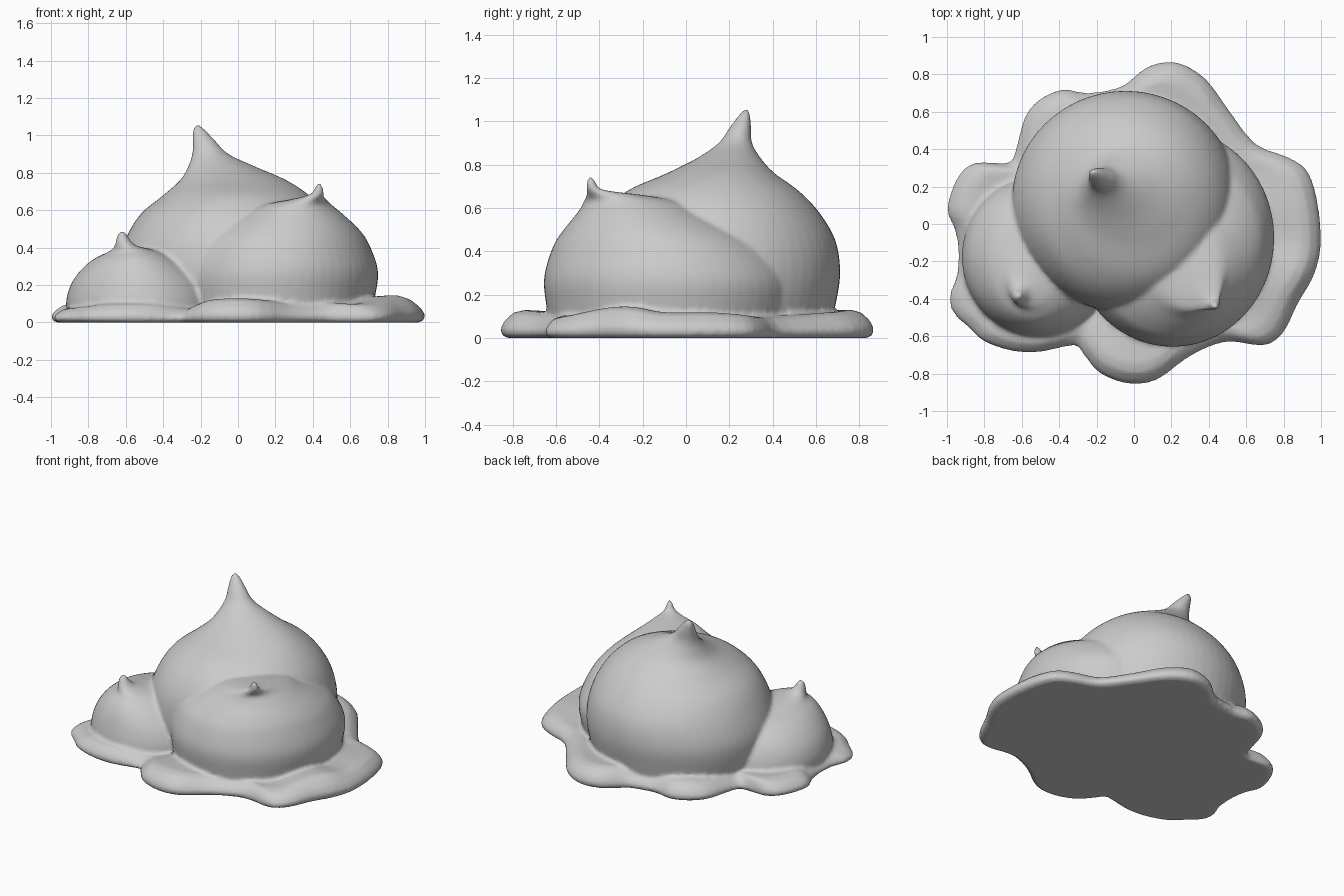
import bpy, bmesh, math
from mathutils import Vector

if "Cube" in bpy.data.objects:
    bpy.data.objects.remove(bpy.data.objects["Cube"])


def spline(pts, steps, closed=False):
    """Smooth Catmull-Rom curve through points of any dimension."""
    n, out = len(pts), []
    for i in range(n if closed else n - 1):
        if closed:
            q = [pts[(i + k) % n] for k in (-1, 0, 1, 2)]
        else:
            q = [pts[min(max(i + k, 0), n - 1)] for k in (-1, 0, 1, 2)]
        for s in range(steps):
            t = s / steps
            out.append([0.5 * (2 * b + (c - a) * t + (2 * a - 5 * b + 4 * c - d) * t * t
                               + (3 * b - a - 3 * c + d) * t ** 3) for a, b, c, d in zip(*q)])
    if not closed:
        out.append(list(pts[-1]))
    return out


def loft(name, rings):
    """Skin closed rings and cap both ends."""
    bm = bmesh.new()
    rows = [[bm.verts.new(p) for p in r] for r in rings]
    n = len(rows[0])
    for a, b in zip(rows, rows[1:]):
        for i in range(n):
            j = (i + 1) % n
            bm.faces.new((a[i], a[j], b[j], b[i]))
    for row, flip in ((rows[0], True), (rows[-1], False)):
        c = bm.verts.new(sum((v.co for v in row), Vector()) / n)
        for i in range(n):
            f = (row[i], row[(i + 1) % n], c)
            bm.faces.new(f[::-1] if flip else f)
    me = bpy.data.meshes.new(name)
    bm.to_mesh(me)
    bm.free()
    ob = bpy.data.objects.new(name, me)
    bpy.context.collection.objects.link(ob)
    return ob


def dollop(name, levels, seg=56):
    """Levels are (z, xmin, xmax, ymin, ymax) ovals from bottom to tip."""
    rings = []
    for z, x0, x1, y0, y1 in spline(levels, 5):
        cx, cy, rx, ry = (x0 + x1) / 2, (y0 + y1) / 2, (x1 - x0) / 2, (y1 - y0) / 2
        rings.append([(cx + rx * math.cos(2 * math.pi * i / seg),
                       cy + ry * math.sin(2 * math.pi * i / seg), z) for i in range(seg)])
    return loft(name, rings)


# Three leaning dollops with curled tips
big = dollop("large_dollop", [
    (.02, -.60, .50, -.44, .66), (.15, -.64, .55, -.46, .69), (.30, -.65, .56, -.47, .712),
    (.45, -.60, .53, -.45, .69), (.58, -.52, .47, -.38, .615), (.68, -.40, .38, -.27, .52),
    (.76, -.31, .26, -.09, .41), (.83, -.268, .10, .05, .345), (.90, -.245, -.05, .15, .305),
    (.97, -.243, -.12, .20, .30), (1.03, -.242, -.175, .245, .297), (1.058, -.225, -.21, .27, .285)])
right = dollop("right_dollop", [
    (.02, -.30, .70, -.62, .46), (.15, -.33, .735, -.645, .50), (.28, -.33, .748, -.655, .50),
    (.42, -.26, .70, -.615, .40), (.50, -.15, .645, -.565, .27), (.58, .01, .56, -.50, .09),
    (.63, .13, .50, -.472, -.02), (.66, .29, .472, -.463, -.2), (.685, .385, .46, -.46, -.385),
    (.72, .41, .455, -.458, -.415), (.748, .428, .442, -.448, -.435)])
left = dollop("left_dollop", [
    (.02, -.90, -.12, -.58, .23), (.10, -.92, -.11, -.60, .25), (.20, -.895, -.15, -.58, .22),
    (.28, -.84, -.23, -.55, .16), (.34, -.77, -.32, -.51, .06), (.38, -.69, -.42, -.46, -.11),
    (.41, -.66, -.54, -.44, -.29), (.44, -.652, -.575, -.425, -.34),
    (.47, -.645, -.595, -.41, -.36), (.492, -.625, -.61, -.395, -.38)])

# Wavy puddle: (x, y, rim height)
outline = [
    (1, -.12, .12), (.985, .1, .12), (.93, .28, .11), (.82, .36, .1), (.65, .43, .1),
    (.5, .62, .11), (.38, .78, .12), (.23, .865, .13), (.08, .845, .13), (-.03, .76, .12),
    (-.1, .725, .11), (-.25, .7, .11), (-.38, .72, .12), (-.5, .67, .12), (-.58, .58, .11),
    (-.62, .45, .1), (-.65, .35, .09), (-.7, .325, .09), (-.86, .325, .1), (-.95, .24, .1),
    (-1, .08, .1), (-.96, -.03, .09), (-.94, -.15, .08), (-.95, -.28, .08), (-.985, -.38, .08),
    (-.97, -.47, .08), (-.88, -.56, .09), (-.8, -.63, .1), (-.65, -.68, .105), (-.5, -.685, .1),
    (-.32, -.65, .075), (-.27, -.7, .09), (-.18, -.8, .12), (-.03, -.855, .13), (.12, -.835, .125),
    (.28, -.72, .11), (.42, -.65, .11), (.53, -.63, .11), (.7, -.65, .1), (.8, -.58, .11),
    (.88, -.42, .14), (.96, -.28, .145)]
edge = spline(outline, 3, closed=True)
# Rim profile: (inset, fraction of rim height)
profile = [(.03, 0), (.005, .12), (0, .35), (.02, .62), (.06, .9), (.11, 1), (.18, .97), (.3, .9), (.5, .85)]
rings = []
for inset, frac in profile:
    ring = []
    for x, y, h in edge:
        k = 1 - inset / math.hypot(x, y)
        ring.append((x * k, y * k, h * frac))
    rings.append(ring)
puddle = loft("puddle_base", rings)

# Melt everything into one soft skin
bpy.ops.object.select_all(action='DESELECT')
for ob in (big, right, left, puddle):
    ob.select_set(True)
bpy.context.view_layer.objects.active = puddle
bpy.ops.object.join()
puddle.name = "cream_dollops"
remesh = puddle.modifiers.new("fuse", 'REMESH')
remesh.mode = 'VOXEL'
remesh.voxel_size = .013
soft = puddle.modifiers.new("soften", 'SMOOTH')
soft.factor = .5
soft.iterations = 5
bpy.ops.object.modifier_apply(modifier="fuse")
bpy.ops.object.modifier_apply(modifier="soften")
bpy.ops.object.shade_smooth()
